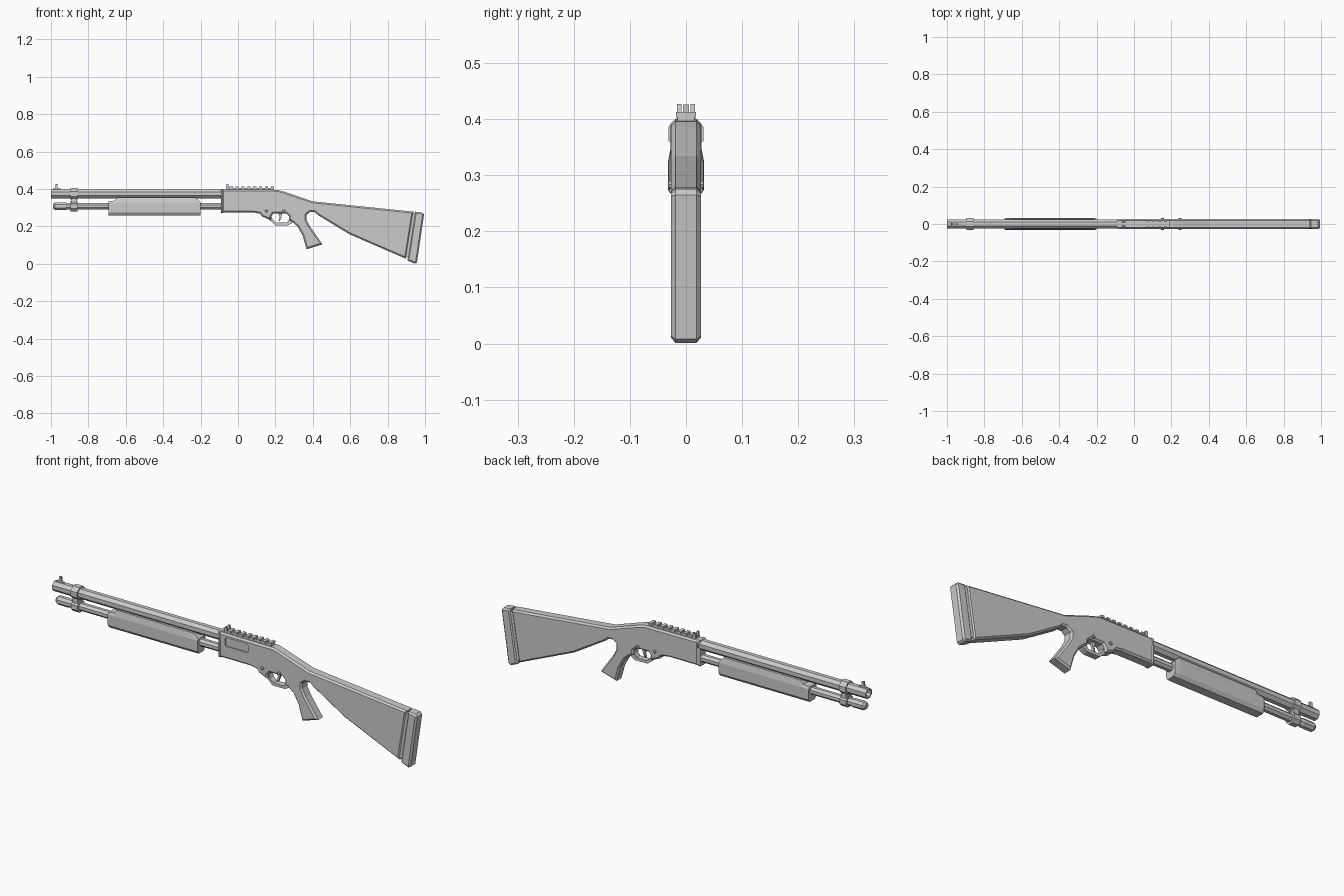
import bpy, bmesh, math
from mathutils import Vector

grey = bpy.data.materials.new("grey")
grey.diffuse_color = (0.6, 0.6, 0.6, 1)


def loft(name, rings):
    """Skin a list of equal-length vertex rings and cap both ends."""
    bm = bmesh.new()
    rows = [[bm.verts.new(p) for p in ring] for ring in rings]
    n = len(rows[0])
    for a, b in zip(rows, rows[1:]):
        for i in range(n):
            bm.faces.new((a[i], a[(i + 1) % n], b[(i + 1) % n], b[i]))
    bm.faces.new(rows[0])
    bm.faces.new(rows[-1])
    bmesh.ops.recalc_face_normals(bm, faces=bm.faces[:])
    mesh = bpy.data.meshes.new(name)
    bm.to_mesh(mesh)
    bm.free()
    mesh.materials.append(grey)
    ob = bpy.data.objects.new(name, mesh)
    bpy.context.collection.objects.link(ob)
    return ob


def inset(pts, d):
    """Mitred inward offset of a closed 2D outline."""
    pts = [Vector(p) for p in pts]
    n = len(pts)
    area = sum(pts[i].x * pts[(i + 1) % n].y - pts[i].y * pts[(i + 1) % n].x for i in range(n))
    s = 1 if area > 0 else -1
    out = []
    for i, p in enumerate(pts):
        e1 = (p - pts[i - 1]).normalized()
        e2 = (pts[(i + 1) % n] - p).normalized()
        n1, n2 = Vector((-e1.y, e1.x)) * s, Vector((-e2.y, e2.x)) * s
        out.append(p + (n1 + n2) * d / max(1 + n1.dot(n2), 0.4))
    return out


def slab(name, pts, half, bevel=0.0, y=0.0):
    """Side outline (x, z) given thickness in y, with chamfered rims."""
    layers = [(-half, 0), (half, 0)]
    if bevel:
        layers = [(-half, bevel), (bevel - half, 0), (half - bevel, 0), (half, bevel)]
    return loft(name, [[(p[0], y + w, p[1]) for p in inset(pts, d)] for w, d in layers])


def box(name, x0, x1, z0, z1, half, bevel=0.0, y=0.0):
    return slab(name, [(x0, z0), (x1, z0), (x1, z1), (x0, z1)], half, bevel, y)


def tube(name, z, steps, sides=8):
    """Faceted tube along x from (x, flat radius) steps."""
    k = 1 / math.cos(math.pi / sides)
    ang = [2 * math.pi * (i + 0.5) / sides for i in range(sides)]
    return loft(name, [[(x, r * k * math.cos(a), z + r * k * math.sin(a)) for a in ang]
                       for x, r in steps])


# Barrel with open bore, and magazine tube with stepped cap
tube("barrel", 0.374, [(-0.86, 0.017), (-1, 0.017), (-1, 0.024), (-0.07, 0.024)])
tube("magazine_tube", 0.308, [(-0.93, 0.018), (-0.07, 0.018)])
tube("magazine_cap", 0.308, [(-0.988, 0.013), (-0.978, 0.020), (-0.92, 0.020), (-0.915, 0.018)])

# Clamp joining the tubes
tube("clamp_upper", 0.374, [(-0.895, 0.031), (-0.858, 0.031)])
tube("clamp_lower", 0.308, [(-0.895, 0.027), (-0.858, 0.027)])
box("clamp_bridge", -0.89, -0.863, 0.32, 0.36, 0.02)

# Front sight
slab("front_sight", [(-0.992, 0.394), (-0.945, 0.394), (-0.95, 0.402), (-0.964, 0.406),
                     (-0.964, 0.426), (-0.975, 0.426), (-0.978, 0.406), (-0.988, 0.402)], 0.005)


# Sliding fore-end: octagonal section with tapered upper ends
def grip_ring(x, top, scale=1.0):
    half = [(0.021, 0.258), (0.032, 0.274), (0.032, 0.325), (0.026, top)]
    half = [(w * scale, z) for w, z in half]
    return [(x, w, z) for w, z in half] + [(x, -w, z) for w, z in reversed(half)]


loft("fore_end", [grip_ring(-0.692, 0.333, 0.92), grip_ring(-0.685, 0.335), grip_ring(-0.66, 0.338),
                  grip_ring(-0.645, 0.355), grip_ring(-0.225, 0.355), grip_ring(-0.2, 0.33, 0.95)])

# Receiver, pistol grip and stock in one outline
body = slab("receiver_and_stock", [
    (-0.085, 0.398), (0.21, 0.396), (0.25, 0.385), (0.40, 0.334), (0.938, 0.279),
    (0.898, 0.027), (0.596, 0.158), (0.425, 0.262), (0.408, 0.277), (0.385, 0.277),
    (0.366, 0.262), (0.366, 0.235), (0.385, 0.200), (0.452, 0.104), (0.366, 0.078),
    (0.345, 0.152), (0.318, 0.200), (0.29, 0.224), (0.272, 0.235), (0.272, 0.255),
    (0.256, 0.270), (0.190, 0.270), (0.178, 0.255), (0.175, 0.233), (0.13, 0.252),
    (0.118, 0.268), (0.08, 0.275), (-0.085, 0.275)], 0.0265, 0.008)

# Ejection port cut into the near side
port = slab("port_cutter", [(-0.052, 0.343), (-0.046, 0.337), (0.067, 0.337), (0.073, 0.343),
                            (0.073, 0.372), (0.065, 0.380), (-0.046, 0.380), (-0.052, 0.374)],
            0.01, 0, -0.0305)
port.hide_render = True
port.hide_viewport = True
cut = body.modifiers.new("port", "BOOLEAN")
cut.operation, cut.solver, cut.object = "DIFFERENCE", "EXACT", port

# Receiver front collar
box("receiver_collar", -0.092, -0.078, 0.272, 0.4, 0.0275, 0.008)

# Butt pad and the recessed neck behind it
slab("pad_neck", [(0.92, 0.27), (0.96, 0.268), (0.915, 0.03), (0.885, 0.044)], 0.021)
slab("butt_pad", [(0.946, 0.279), (0.985, 0.275), (0.995, 0.265), (0.957, 0.008),
                  (0.945, 0.001), (0.906, 0.018)], 0.0265, 0.008)

# Trigger guard and trigger
slab("trigger_guard", [
    (0.150, 0.250), (0.175, 0.228), (0.2, 0.206), (0.268, 0.206), (0.295, 0.221),
    (0.285, 0.240), (0.272, 0.235), (0.262, 0.220), (0.205, 0.220), (0.186, 0.235),
    (0.178, 0.258)], 0.015)
slab("trigger", [(0.215, 0.275), (0.238, 0.275), (0.232, 0.250), (0.224, 0.228),
                 (0.217, 0.228), (0.222, 0.250)], 0.006)

# Cross pins through the receiver
for i, x in enumerate((0.152, 0.245)):
    pin = [(x + 0.008 * math.cos(a * math.pi / 4), 0.283 + 0.008 * math.sin(a * math.pi / 4))
           for a in range(8)]
    slab(f"cross_pin_{i + 1}", pin, 0.0325, 0.002)

# Top rail with teeth
box("rail_base", -0.06, 0.192, 0.39, 0.405, 0.015)
for i in range(8):
    x = -0.045 + i * 0.0315
    slab(f"rail_tooth_{i + 1}", [(x, 0.403), (x + 0.017, 0.403), (x + 0.017, 0.413),
                                 (x, 0.413)], 0.0175)

# Twin-post rear sight
for side, y in (("left", -0.012), ("right", 0.012)):
    slab(f"rear_sight_{side}", [(-0.065, 0.4), (-0.048, 0.4), (-0.052, 0.427), (-0.061, 0.427)],
         0.004, 0, y)
